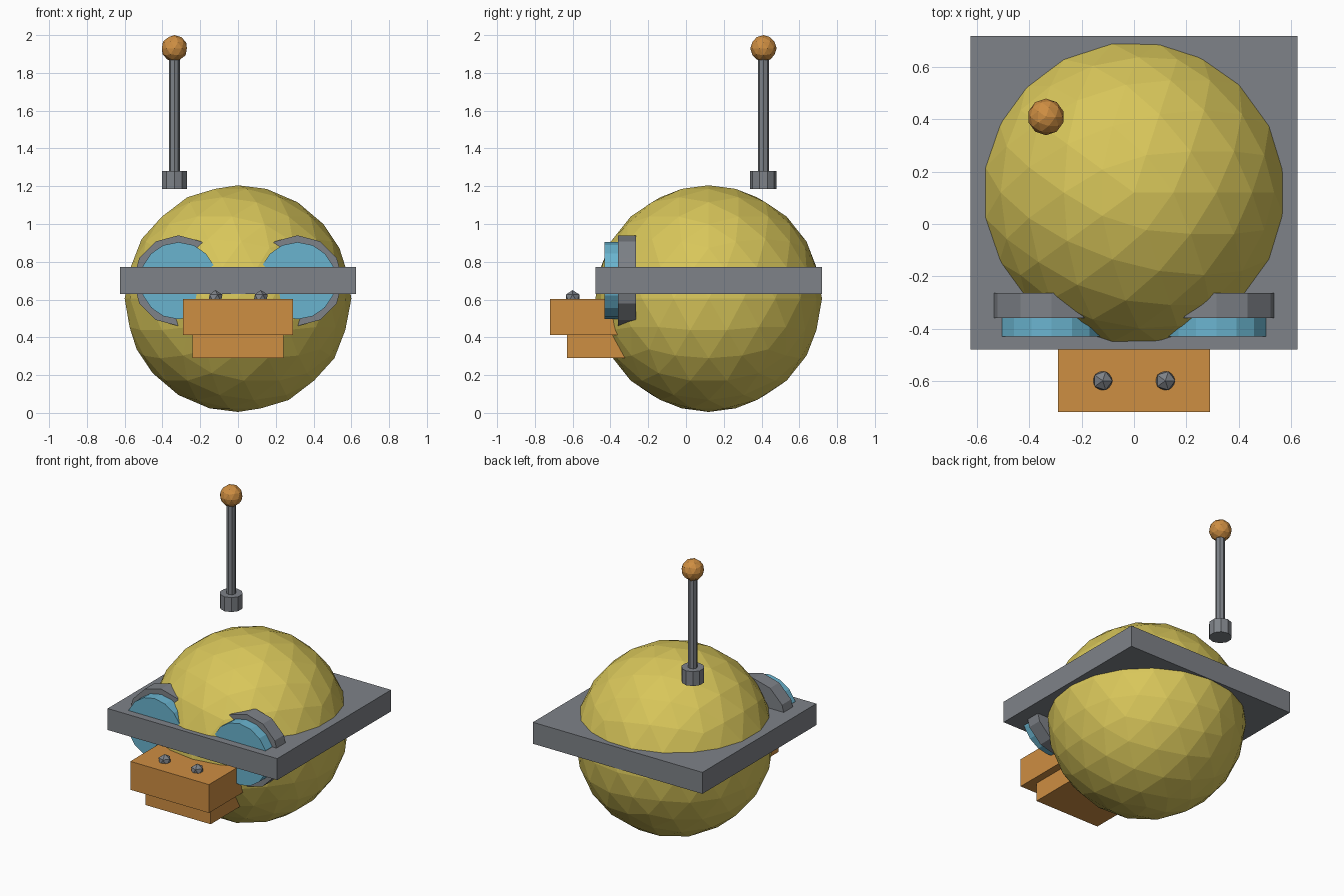
import bpy, math

if "Cube" in bpy.data.objects:
    bpy.data.objects.remove(bpy.data.objects["Cube"])


def colour(name, r, g, b):
    lin = [((c / 255 + 0.055) / 1.055) ** 2.4 for c in (r, g, b)]
    m = bpy.data.materials.new(name)
    m.diffuse_color = (*lin, 1)
    m.use_nodes = True
    m.node_tree.nodes["Principled BSDF"].inputs["Base Color"].default_value = m.diffuse_color
    return m


YELLOW = colour("yellow", 216, 198, 90)
ORANGE = colour("orange", 206, 142, 66)
GREY = colour("grey", 126, 130, 136)
BLUE = colour("light blue", 106, 180, 207)


def finish(name, mat):
    ob = bpy.context.object
    ob.name = name
    ob.data.materials.append(mat)
    return ob


def box(name, mat, x, y, z):
    """Box from (min, max) pairs."""
    bpy.ops.mesh.primitive_cube_add(size=1, location=[sum(p) / 2 for p in (x, y, z)])
    bpy.context.object.scale = [p[1] - p[0] for p in (x, y, z)]
    bpy.ops.object.transform_apply(location=False, rotation=False, scale=True)
    return finish(name, mat)


def ball(name, mat, loc, r, sub):
    bpy.ops.mesh.primitive_ico_sphere_add(subdivisions=sub, radius=r, location=loc)
    return finish(name, mat)


def rod(name, mat, loc, r, depth, sides, rot=(0, 0, 0)):
    bpy.ops.mesh.primitive_cylinder_add(vertices=sides, radius=r, depth=depth,
                                        location=loc, rotation=rot)
    return finish(name, mat)


# Round head and the square plate around it
ball("head", YELLOW, (0, 0.12, 0.605), 0.6, 3)
box("plate", GREY, (-0.625, 0.625), (-0.48, 0.72), (0.63, 0.773))

# Two-step mouth
box("upper_jaw", ORANGE, (-0.29, 0.29), (-0.72, -0.24), (0.413, 0.602))
box("lower_jaw", ORANGE, (-0.24, 0.24), (-0.63, -0.24), (0.29, 0.413))

# Eyes with rims, and nostril studs
for side, s in (("left", -1), ("right", 1)):
    turn = (math.pi / 2, 0, 0)
    rod(side + "_eye_rim", GREY, (s * 0.315, -0.312, 0.7), 0.24, 0.096, 12, turn)
    rod(side + "_eye", BLUE, (s * 0.315, -0.383, 0.7), 0.204, 0.096, 16, turn)
    ball(side + "_nostril", GREY, (s * 0.12, -0.6, 0.608), 0.042, 1)

# Antenna floating above the head
ax, ay = -0.337, 0.41
rod("antenna_base", GREY, (ax, ay, 1.233), 0.07, 0.096, 10)
rod("antenna_rod", GREY, (ax, ay, 1.58), 0.029, 0.62, 8)
ball("antenna_tip", ORANGE, (ax, ay, 1.93), 0.07, 2)
